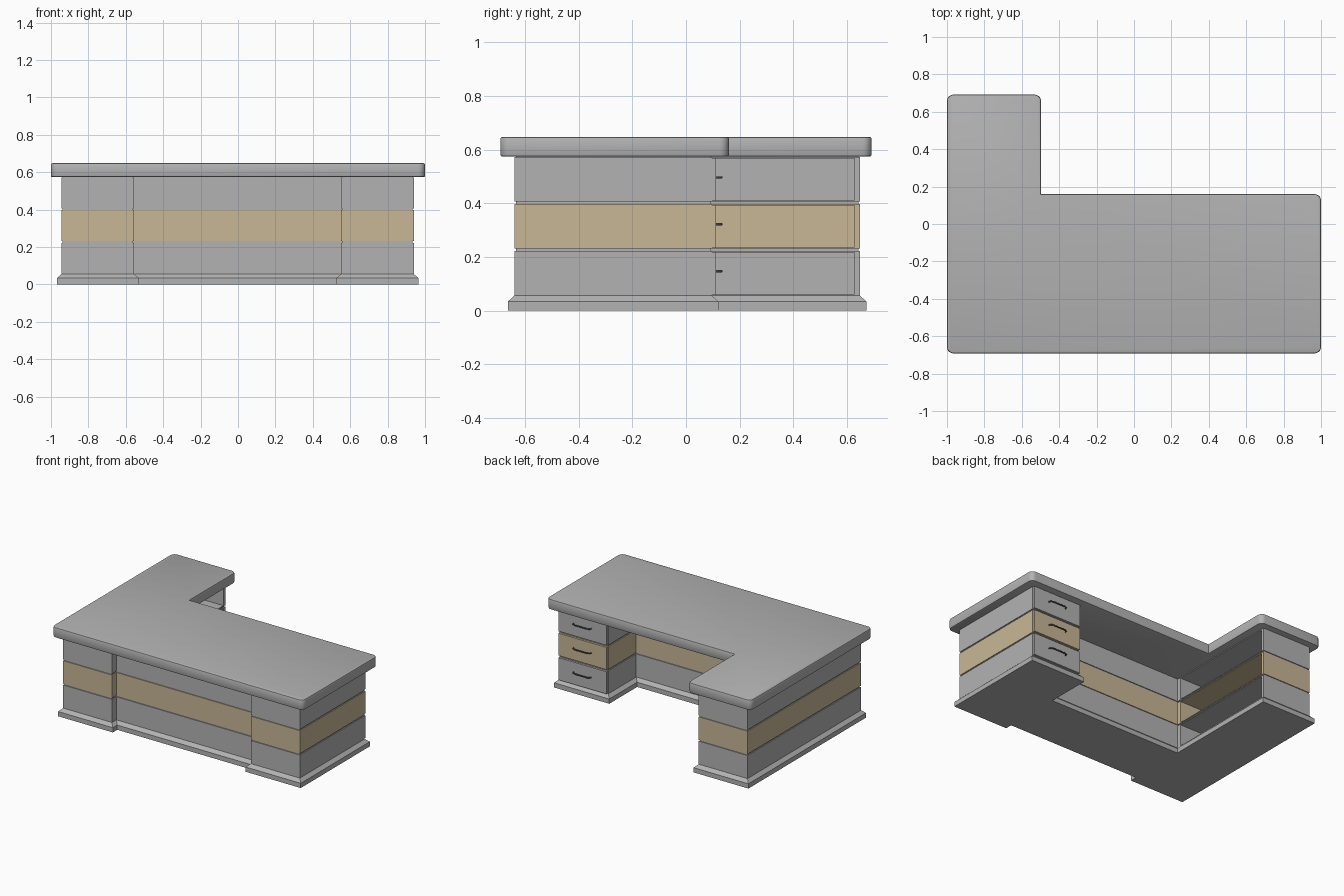
import bpy, bmesh, math
from mathutils import Vector

if "Cube" in bpy.data.objects:
    bpy.data.objects.remove(bpy.data.objects["Cube"])


def material(name, r, g, b):
    m = bpy.data.materials.new(name)
    m.diffuse_color = (r, g, b, 1)
    m.use_nodes = True
    m.node_tree.nodes["Principled BSDF"].inputs["Base Color"].default_value = m.diffuse_color
    return m


GREY = material("grey laminate", 0.45, 0.45, 0.45)
TAN = material("tan wood", 0.578, 0.474, 0.305)
DARK = material("dark metal", 0.09, 0.09, 0.09)


def finish(bm, name, mat):
    bmesh.ops.recalc_face_normals(bm, faces=bm.faces)
    me = bpy.data.meshes.new(name)
    bm.to_mesh(me)
    bm.free()
    me.materials.append(mat)
    ob = bpy.data.objects.new(name, me)
    bpy.context.collection.objects.link(ob)
    return ob


def offset(pts, d):
    """Mitred outward offset of a counter-clockwise right-angled outline."""
    out = []
    for i, p in enumerate(pts):
        p = Vector(p)
        a = (p - Vector(pts[i - 1])).normalized()
        b = (Vector(pts[(i + 1) % len(pts)]) - p).normalized()
        out.append(p + d * Vector((a.y + b.y, -a.x - b.x)))
    return out


def loft(pts, rings):
    """Stack offset copies of an outline; rings are (offset, z)."""
    bm = bmesh.new()
    loops = [[bm.verts.new((p.x, p.y, z)) for p in offset(pts, d)] for d, z in rings]
    n = len(pts)
    for lo, hi in zip(loops, loops[1:]):
        for i in range(n):
            j = (i + 1) % n
            bm.faces.new((lo[i], lo[j], hi[j], hi[i]))
    bm.faces.new(loops[0][::-1])
    bm.faces.new(loops[-1])
    bmesh.ops.recalc_face_normals(bm, faces=bm.faces)
    return bm


def rect(x0, x1, y0, y1):
    return [(x0, y0), (x1, y0), (x1, y1), (x0, y1)]


# Plan of the body: two pedestals, recessed front panel, long wing on the left
XL, XR, IN_L, IN_R = -0.943, 0.94, -0.555, 0.55
FRONT, PANEL, KNEE, PED, WING = -0.64, -0.59, -0.22, 0.097, 0.648
BODY = [(XL, FRONT), (IN_L, FRONT), (IN_L, PANEL), (IN_R, PANEL),
        (IN_R, FRONT), (XR, FRONT), (XR, PED), (IN_R, PED),
        (IN_R, KNEE), (IN_L, KNEE), (IN_L, WING), (XL, WING)]

# Plinth with sloped upper edge
finish(loft(BODY, [(0.024, 0), (0.024, 0.034), (0, 0.056)]), "plinth", GREY)

TIERS = [("lower", 0.056, 0.222, GREY), ("middle", 0.231, 0.397, TAN),
         ("upper", 0.406, 0.572, GREY)]

for label, z0, z1, mat in TIERS:
    # Body tier, with an open shelf compartment sunk into the wing's inner side
    bm = loft(BODY, [(0, z0), (0, z1)])
    side = next(f for f in bm.faces if f.normal.x > 0.9
                and abs(f.calc_center_median().x - IN_L) < 1e-4
                and f.calc_center_median().y > 0)
    c = side.calc_center_median()
    bmesh.ops.inset_individual(bm, faces=[side], thickness=0.008)
    for v in side.verts:
        v.co.y = WING - 0.02 if v.co.y > c.y else KNEE + 0.03
    hole = bmesh.ops.extrude_discrete_faces(bm, faces=[side])["faces"][0]
    for v in hole.verts:
        v.co.x = XL + 0.02
    finish(bm, label + "_body", mat)

    # Drawer front on the right pedestal
    finish(loft(rect(IN_R + 0.003, XR - 0.003, PED, PED + 0.015),
                [(0, z0 + 0.003), (0, z1 - 0.003)]), label + "_drawer_front", mat)

    # Bent bar handle
    cu = bpy.data.curves.new(label + "_handle", "CURVE")
    cu.dimensions = "3D"
    cu.bevel_depth = 0.0045
    cu.bevel_resolution = 1
    cu.use_fill_caps = True
    path = [(-0.07, 0), (-0.066, 0.014), (-0.05, 0.021),
            (0.05, 0.021), (0.066, 0.014), (0.07, 0)]
    sp = cu.splines.new("POLY")
    sp.points.add(len(path) - 1)
    for pt, (x, y) in zip(sp.points, path):
        pt.co = (x, y, 0, 1)
    cu.materials.append(DARK)
    handle = bpy.data.objects.new(label + "_handle", cu)
    handle.location = ((IN_R + XR) / 2, PED + 0.014, (z0 + z1) / 2 + 0.008)
    bpy.context.collection.objects.link(handle)

# Recessed strips that form the grooves between tiers
for name, z0, z1 in (("lower_groove", 0.222, 0.231), ("upper_groove", 0.397, 0.406),
                     ("top_groove", 0.572, 0.577)):
    finish(loft(BODY, [(-0.006, z0), (-0.006, z1)]), name, GREY)

# L-shaped desktop: rounded outer corners, then softened rims
TOP = [(-1, -0.692), (1, -0.692), (1, 0.16), (-0.497, 0.16), (-0.497, 0.692), (-1, 0.692)]
Z0, Z1 = 0.574, 0.648
bm = loft(TOP, [(0, Z0), (0, Z1)])
corners = [e for e in bm.edges
           if abs(e.verts[0].co.z - e.verts[1].co.z) > 0.01
           and not (abs(e.verts[0].co.x + 0.497) < 1e-4 and abs(e.verts[0].co.y - 0.16) < 1e-4)]
bmesh.ops.bevel(bm, geom=corners, offset=0.035, segments=5, profile=0.5, affect="EDGES")
rims = [e for e in bm.edges if abs(e.verts[0].co.z - e.verts[1].co.z) < 1e-5]
bmesh.ops.bevel(bm, geom=rims, offset=0.008, segments=2, profile=0.5, affect="EDGES")
desktop = finish(bm, "desktop", GREY)
bpy.ops.object.select_all(action="DESELECT")
desktop.select_set(True)
bpy.context.view_layer.objects.active = desktop
bpy.ops.object.shade_smooth_by_angle(angle=math.radians(35))
